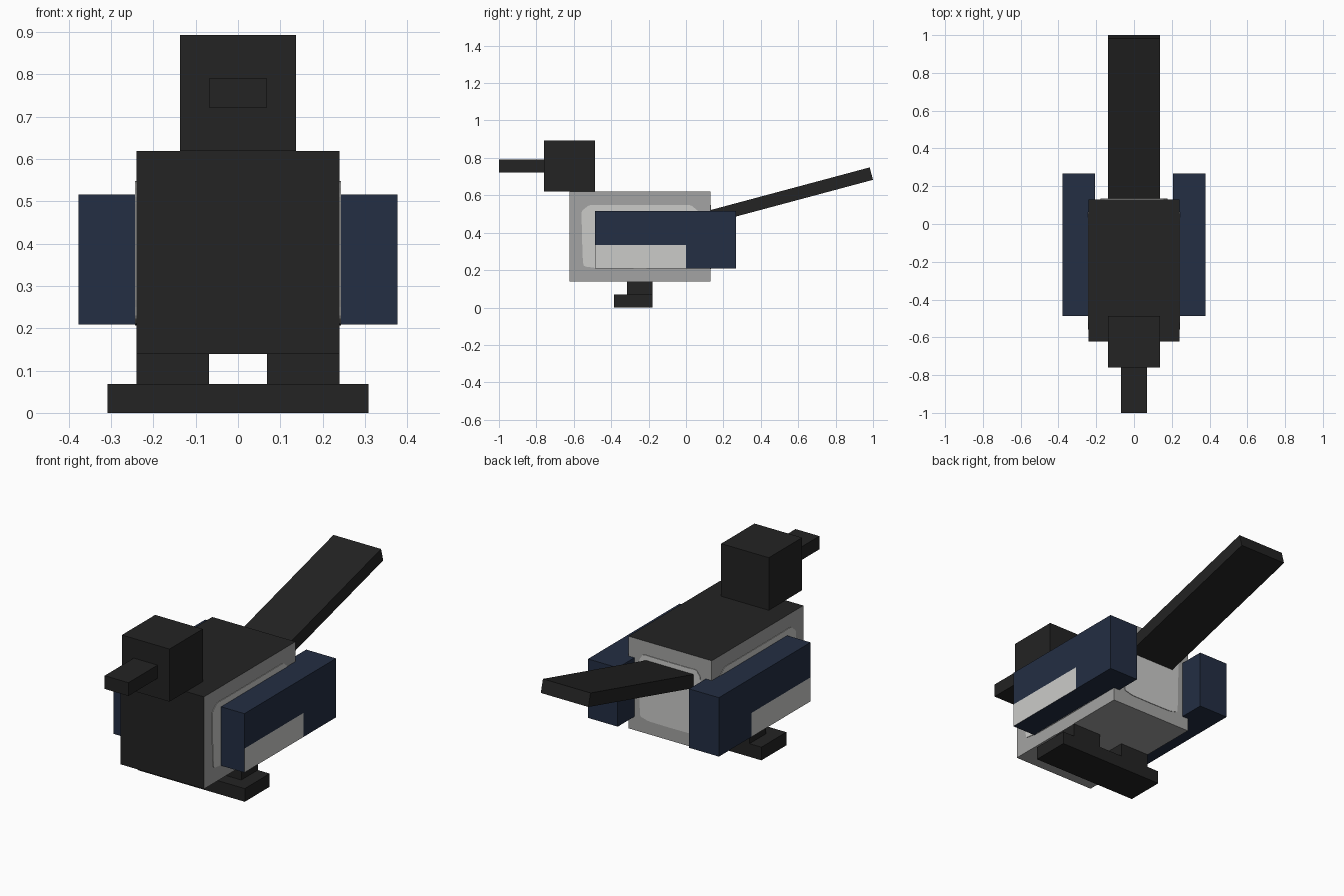
import bpy, bmesh, math
from mathutils import Matrix, Vector

cube = bpy.data.objects.get("Cube")
if cube:
    bpy.data.objects.remove(cube, do_unlink=True)

U = 0.0686  # block unit that every part is a multiple of


def srgb(*rgb):
    return tuple(((c / 255 + 0.055) / 1.055) ** 2.4 for c in rgb) + (1.0,)


def material(name, color):
    m = bpy.data.materials.new(name)
    m.use_nodes = True
    m.diffuse_color = color
    bsdf = m.node_tree.nodes["Principled BSDF"]
    bsdf.inputs["Base Color"].default_value = color
    bsdf.inputs["Roughness"].default_value = 0.9
    return m


BLACK = material("black_feather", srgb(35, 35, 35))
BLUE = material("navy_feather", srgb(35, 46, 67))
GREY = material("grey_feather", srgb(164, 164, 163))
PALE = material("pale_feather", srgb(203, 203, 201))


def finish(name, bm, mats):
    bmesh.ops.recalc_face_normals(bm, faces=bm.faces[:])
    mesh = bpy.data.meshes.new(name)
    bm.to_mesh(mesh)
    bm.free()
    for m in mats:
        mesh.materials.append(m)
    obj = bpy.data.objects.new(name, mesh)
    bpy.context.collection.objects.link(obj)
    return obj


def box_mesh(x, y, z):
    bm = bmesh.new()
    size = Matrix.Diagonal((x[1] - x[0], y[1] - y[0], z[1] - z[0], 1))
    middle = Vector((sum(x) / 2, sum(y) / 2, sum(z) / 2))
    bmesh.ops.create_cube(bm, size=1, matrix=Matrix.Translation(middle) @ size)
    return bm


def box(name, x, y, z, mat=BLACK):
    return finish(name, box_mesh(x, y, z), [mat])


# Head and beak
box("head", (-2 * U, 2 * U), (-0.76, -0.486), (0.619, 0.893))
box("beak", (-U, U), (-1.0, -0.76), (0.722, 0.791))

# Body: black chest and back, grey flanks, rump and belly
BX, BY, BZ = 3.5 * U, (-0.623, 0.131), (2 * U + 0.002, 0.619)
bm = box_mesh((-BX, BX), BY, BZ)
bm.normal_update()
for f in bm.faces:
    f.material_index = 0 if f.normal.z > 0.5 or f.normal.y < -0.5 else 1
finish("body", bm, [BLACK, GREY])


# Pale patches: thin plates with soft, slightly uneven outlines
def patch(name, origin, across, normal, half_w, half_h):
    bm = bmesh.new()
    verts = []
    for i in range(48):
        a = math.tau * i / 48
        c, s = math.cos(a), math.sin(a)
        wobble = 1 + 0.012 * math.sin(7 * a)
        u = math.copysign(abs(c) ** 0.2, c) * half_w * wobble
        v = math.copysign(abs(s) ** 0.2, s) * half_h * wobble
        verts.append(bm.verts.new(origin + across * u + Vector((0, 0, v))))
    face = bm.faces.new(verts)
    out = bmesh.ops.extrude_face_region(bm, geom=[face])["geom"]
    moved = [g for g in out if isinstance(g, bmesh.types.BMVert)]
    bmesh.ops.translate(bm, verts=moved, vec=normal * 0.003)
    finish(name, bm, [PALE])


mid_y, mid_z = sum(BY) / 2, sum(BZ) / 2
for side, s in (("left", 1), ("right", -1)):
    patch(side + "_flank_patch", Vector((s * BX, mid_y, mid_z)),
          Vector((0, 1, 0)), Vector((s, 0, 0)), 0.31, 0.17)
patch("rump_patch", Vector((0, BY[1], mid_z)),
      Vector((1, 0, 0)), Vector((0, 1, 0)), 0.175, 0.17)

for side, s in (("left", 1), ("right", -1)):
    # Wing with a pale lower front panel on its outer face
    bm = box_mesh(sorted((s * 3 * U, s * 5.5 * U)), (-0.486, 0.268), (0.209, 0.516))
    for co, no in (((0, 0, 0), (0, 1, 0)), ((0, 0, 0.334), (0, 0, 1))):
        geom = bm.verts[:] + bm.edges[:] + bm.faces[:]
        bmesh.ops.bisect_plane(bm, geom=geom, plane_co=co, plane_no=no)
    bm.normal_update()
    for f in bm.faces:
        c = f.calc_center_median()
        f.material_index = int(f.normal.x * s > 0.5 and c.y < 0 and c.z < 0.334)
    finish(side + "_wing", bm, [BLUE, PALE])
    # Leg
    box(side + "_leg", sorted((s * U, s * 3.5 * U)), (-0.316, -0.18), (U, 2 * U + 0.002))

# Feet meet in the middle as one slab
box("feet", (-4.5 * U, 4.5 * U), (-0.385, -0.18), (0, U))

# Tail slab, raised towards its tip
length = 13.5 * U
tail = box("tail", (-2 * U, 2 * U), (-length, 0), (-U, 0))
tail.location = (0, 0.982, 0.749)
tail.rotation_euler = (math.radians(15), 0, 0)
